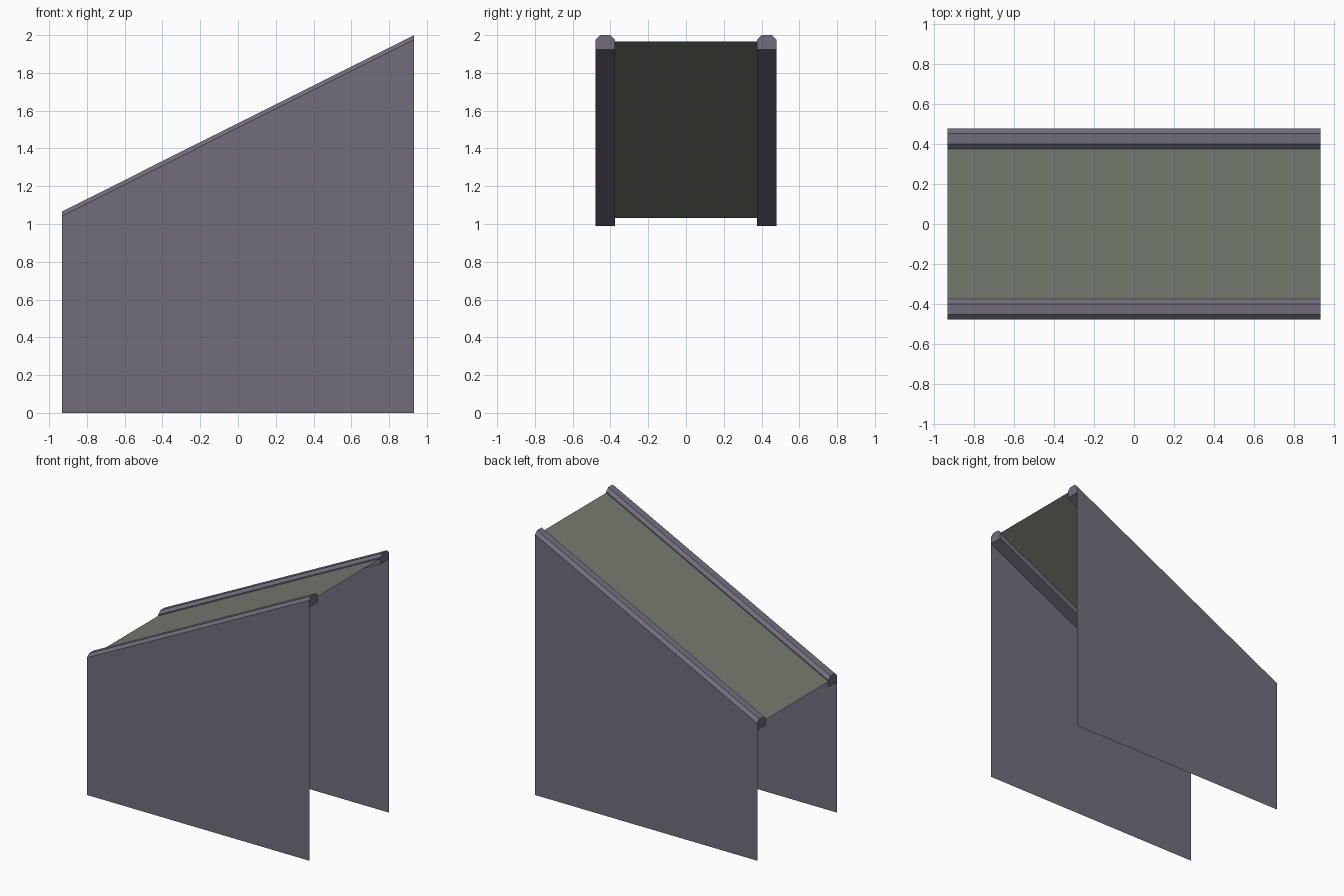
import bpy
import bmesh

cube = bpy.data.objects.get("Cube")
if cube:
    bpy.data.objects.remove(cube, do_unlink=True)

HALF_LEN = 0.933            # half length along x
OUTER, INNER = 0.478, 0.376 # rail sides along y
LOW, HIGH = 0.99, 1.924     # rail underside at each end
RAIL_H, BEVEL = 0.076, 0.024
DECK_LIFT = 0.043           # deck above rail underside


def material(name, rgb):
    mat = bpy.data.materials.new(name)
    mat.use_nodes = True
    mat.diffuse_color = (*rgb, 1)
    bsdf = next(n for n in mat.node_tree.nodes if n.type == 'BSDF_PRINCIPLED')
    bsdf.inputs["Base Color"].default_value = (*rgb, 1)
    return mat


def add_object(name, bm, mat):
    mesh = bpy.data.meshes.new(name)
    bm.to_mesh(mesh)
    bm.free()
    mesh.materials.append(mat)
    obj = bpy.data.objects.new(name, mesh)
    bpy.context.collection.objects.link(obj)
    return obj


def sheet(name, points, mat):
    bm = bmesh.new()
    bm.faces.new([bm.verts.new(p) for p in points])
    add_object(name, bm, mat)


def rail(name, side, mat):
    # Chamfered section swept up the slope, with vertical end caps
    profile = [(OUTER, 0), (OUTER, RAIL_H - BEVEL), (OUTER - BEVEL, RAIL_H),
               (INNER + BEVEL, RAIL_H), (INNER, RAIL_H - BEVEL), (INNER, 0)]
    bm = bmesh.new()
    low = [bm.verts.new((-HALF_LEN, side * y, LOW + z)) for y, z in profile]
    high = [bm.verts.new((HALF_LEN, side * y, HIGH + z)) for y, z in profile]
    bm.faces.new(low)
    bm.faces.new(high)
    for i in range(len(profile)):
        j = (i + 1) % len(profile)
        bm.faces.new((low[i], low[j], high[j], high[i]))
    bmesh.ops.recalc_face_normals(bm, faces=bm.faces)
    add_object(name, bm, mat)


grey = material("purple grey", (0.165, 0.155, 0.198))
green = material("grey green", (0.18, 0.2, 0.162))

# Rails and the thin walls flush with their outer sides
for label, side in (("front", -1), ("back", 1)):
    rail(label + "_rail", side, grey)
    y = side * OUTER
    wall = [(-HALF_LEN, y, 0), (HALF_LEN, y, 0), (HALF_LEN, y, HIGH), (-HALF_LEN, y, LOW)]
    sheet(label + "_wall", wall if side < 0 else wall[::-1], grey)

# Sloping deck between the rails
sheet("ramp_deck", [(-HALF_LEN, -INNER, LOW + DECK_LIFT), (HALF_LEN, -INNER, HIGH + DECK_LIFT),
                    (HALF_LEN, INNER, HIGH + DECK_LIFT), (-HALF_LEN, INNER, LOW + DECK_LIFT)], green)
